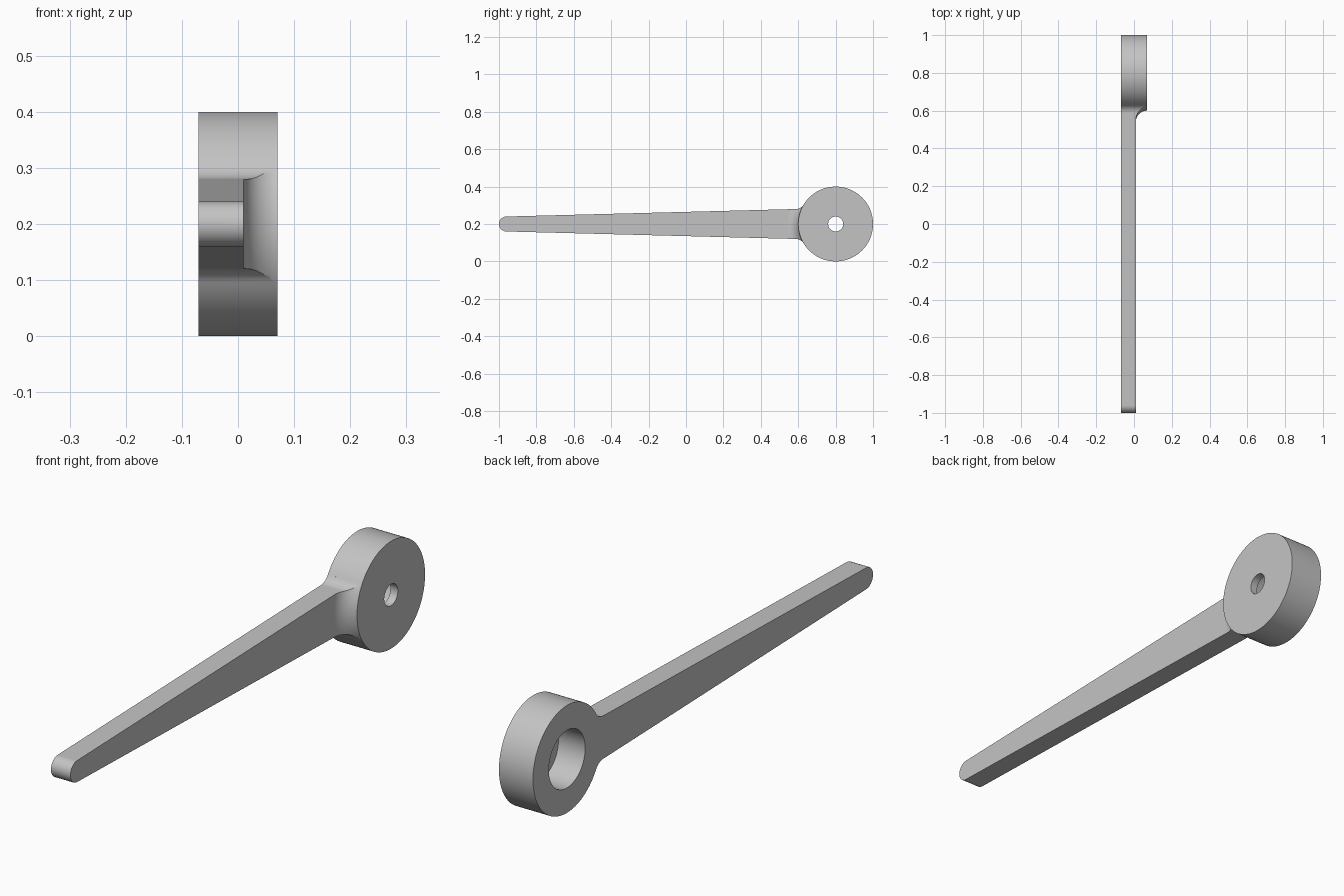
import bpy
import bmesh
from math import sin, cos, pi, sqrt, atan2, radians
from mathutils import Vector, Matrix

cube = bpy.data.objects.get("Cube")
if cube:
    bpy.data.objects.remove(cube, do_unlink=True)

HUB_Y, HUB_Z, HUB_R = 0.8, 0.2, 0.2
HALF = 0.07          # half thickness of the hub
ARM_TOP = 0.01       # raised face of the arm
TIP_R, ROOT_H = 0.04, 0.08
FILLET = 0.05        # blend between arm edges and hub
FLARE = 0.06         # blend between arm face and hub

grey = bpy.data.materials.new("plain grey")
grey.use_nodes = True
grey.diffuse_color = (0.55, 0.55, 0.55, 1)
grey.node_tree.nodes["Principled BSDF"].inputs["Base Color"].default_value = grey.diffuse_color


def finish(bm, name):
    bmesh.ops.remove_doubles(bm, verts=bm.verts, dist=1e-6)
    bmesh.ops.recalc_face_normals(bm, faces=bm.faces)
    mesh = bpy.data.meshes.new(name)
    bm.to_mesh(mesh)
    bm.free()
    mesh.materials.append(grey)
    obj = bpy.data.objects.new(name, mesh)
    bpy.context.collection.objects.link(obj)
    return obj


def revolve(name, profile, steps=128):
    """Closed (radius, x) profile turned about the hub axis."""
    bm = bmesh.new()
    verts = [bm.verts.new((x, HUB_Y + r, HUB_Z)) for r, x in profile]
    edges = [bm.edges.new((a, b)) for a, b in zip(verts, verts[1:] + verts[:1])]
    bmesh.ops.spin(bm, geom=verts + edges, cent=(0, HUB_Y, HUB_Z), axis=(1, 0, 0),
                   angle=2 * pi, steps=steps, use_merge=True)
    return finish(bm, name)


def extrude_x(name, outline, x0, x1):
    """(y, z) outline extruded along x."""
    bm = bmesh.new()
    face = bm.faces.new([bm.verts.new((x0, y, z)) for y, z in outline])
    new = bmesh.ops.extrude_face_region(bm, geom=[face])["geom"]
    bmesh.ops.translate(bm, vec=(x1 - x0, 0, 0),
                        verts=[g for g in new if isinstance(g, bmesh.types.BMVert)])
    return finish(bm, name)


def combine(target, other, operation):
    other.hide_render = True
    mod = target.modifiers.new("combine", "BOOLEAN")
    mod.operation, mod.solver, mod.object = operation, "EXACT", other
    bpy.context.view_layer.objects.active = target
    bpy.ops.object.modifier_apply(modifier=mod.name)
    bpy.data.objects.remove(other, do_unlink=True)


# Hub with a wide bore on one side and a small through hole
hub = revolve("hub", [(0.04, HALF), (HUB_R, HALF), (HUB_R, -HALF),
                      (0.107, -HALF), (0.107, 0.04), (0.04, 0.04)])

# Tapered arm outline: upper half from the tip to inside the hub, then mirrored
upper = [(-1 + TIP_R - TIP_R * cos(a), TIP_R * sin(a))
         for a in (i * pi / 24 for i in range(1, 13))]
cz = ROOT_H + FILLET
cy = HUB_Y - sqrt((HUB_R + FILLET) ** 2 - cz ** 2)
end = atan2(-cz, HUB_Y - cy)
for i in range(13):
    a = -pi / 2 + (end + pi / 2) * i / 12
    upper.append((cy + FILLET * cos(a), cz + FILLET * sin(a)))
upper.append((0.66, upper[-1][1]))
outline = [(y, HUB_Z + h) for y, h in upper]
outline += [(y, HUB_Z - h) for y, h in reversed(upper)] + [(-1, HUB_Z)]
arm = extrude_x("arm", outline, -HALF, HALF)

# Lower the arm face, leaving a concave flare up to the hub
rad = FLARE + 0.0005
flare = [(HUB_R + FLARE - rad * cos(a), HALF - FLARE * sin(a))
         for a in (i * pi / 32 for i in range(17))]
cutter = revolve("flare_cutter", [(flare[0][0], 0.1)] + flare + [(2.2, ARM_TOP), (2.2, 0.1)])
combine(arm, cutter, "DIFFERENCE")

# Merge into one lever
combine(hub, arm, "UNION")
hub.name = "lever_arm_with_hub"
bpy.ops.object.select_all(action="DESELECT")
hub.select_set(True)
bpy.context.view_layer.objects.active = hub
bpy.ops.object.shade_smooth_by_angle(angle=radians(25))
weighted = hub.modifiers.new("even shading", "WEIGHTED_NORMAL")
weighted.keep_sharp = True
